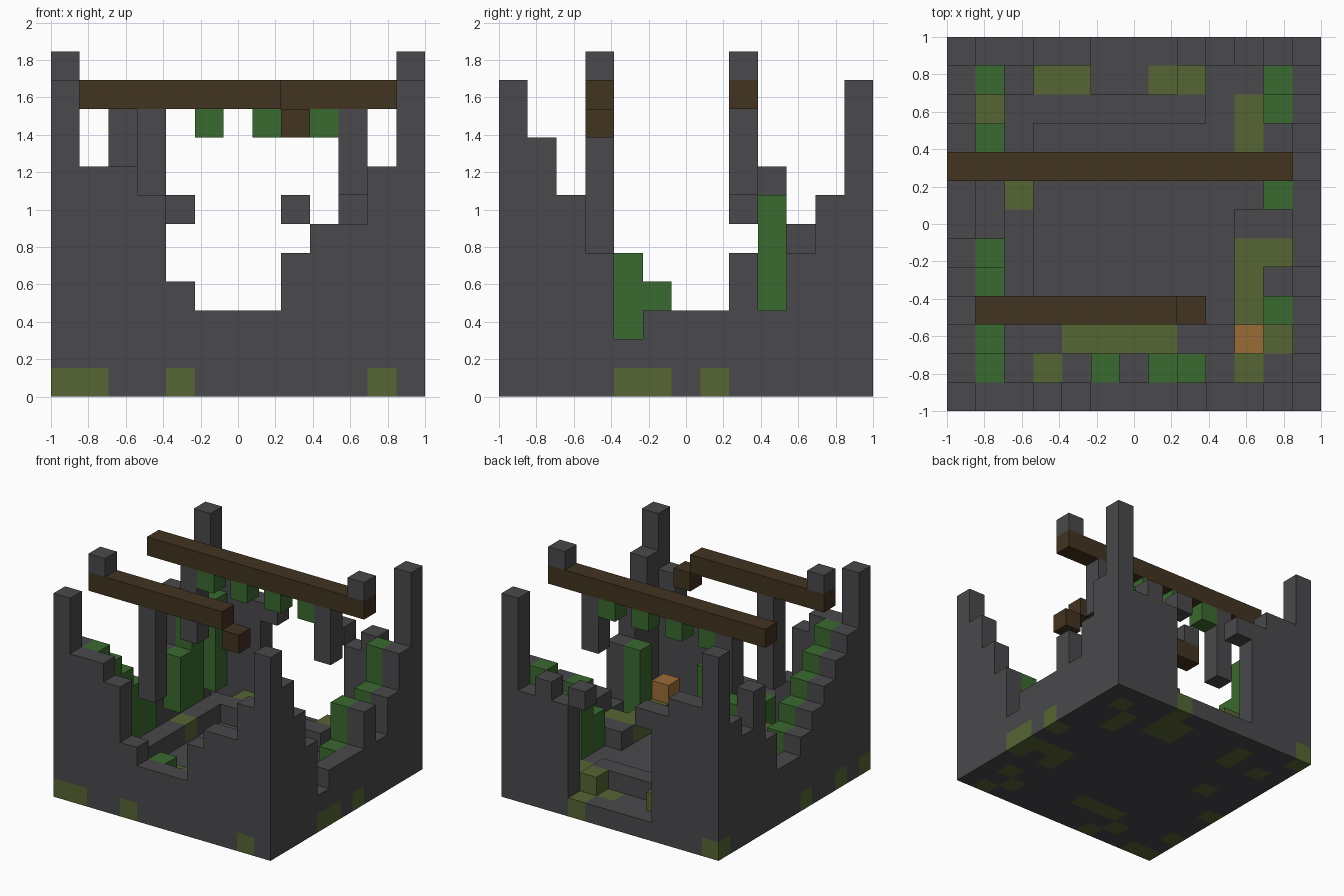
import bpy, bmesh
from mathutils import Vector

cube = bpy.data.objects.get("Cube")
if cube:
    bpy.data.objects.remove(cube, do_unlink=True)

N = 13            # cells along each side
U = 2 / N         # cell size


def material(name, rgb):
    m = bpy.data.materials.new(name)
    m.use_nodes = True
    m.diffuse_color = (*rgb, 1)
    m.node_tree.nodes["Principled BSDF"].inputs["Base Color"].default_value = (*rgb, 1)
    return m


MATS = {
    "stone": material("dark stone", (0.067, 0.066, 0.073)),
    "moss": material("olive moss", (0.093, 0.133, 0.034)),
    "vine": material("green vine", (0.042, 0.142, 0.028)),
    "wood": material("dark wood", (0.055, 0.033, 0.015)),
    "lamp": material("orange lamp", (0.33, 0.15, 0.038)),
}
KEYS = list(MATS)
cells = {}        # (i, j, k) -> (part name, material key)


def fill(part, mat, i, j, bottom, top):
    for k in range(bottom, top):
        cells[i, j, k] = (part, mat)


def mossy(part, spots, k):
    for i, j in spots:
        cells[i, j, k] = (part, "moss")


# Floor slab
for i in range(N):
    for j in range(N):
        fill("floor", "stone", i, j, 0, 1)

# Ruined walls, one height per cell
front = [11, 8, 8, 7, 4, 3, 3, 3, 5, 6, 6, 8, 11]
back = [11, 8, 8, 7, 1, 1, 1, 1, 1, 6, 7, 6, 11]
left = [11, 9, 7, 5, 2, 3, 3, 3, 5, 3, 5, 7, 11]
right = [11, 8, 7, 6, 5, 4, 3, 3, 5, 8, 6, 7, 11]
for n in range(N):
    fill("front_wall", "stone", n, 0, 1, front[n])
    fill("back_wall", "stone", n, N - 1, 1, back[n])
    fill("left_wall", "stone", N - 1, n, 1, left[n])
    fill("right_wall", "stone", 0, n, 1, right[n])
for i in (4, 8):
    fill("arch_remains", "stone", i, N - 1, 6, 7)

# Low stone ledge around the inside
for n in range(2, 9):
    fill("inner_ledge", "stone", n, 10, 1, 2)
for n in range(2, 10):
    fill("inner_ledge", "stone", 2, n, 1, 2)
    fill("inner_ledge", "stone", n, 2, 1, 2)
for j in range(2, 7):
    fill("inner_ledge", "stone", 10, j, 1, 2)
for j in (5, 6):
    fill("inner_ledge", "stone", 11, j, 1, 2)

# Moss on the ledge, the rubble and the floor
mossy("inner_ledge", [(2, 7), (10, 3), (10, 4), (10, 5), (11, 5)]
      + [(i, 2) for i in range(4, 8)], 1)
mossy("rubble", [(3, 11), (4, 11), (8, 11)], 1)
mossy("floor", [(0, 0), (1, 0), (4, 0), (11, 0), (12, 4), (12, 5), (12, 7),
                (8, 12), (0, 12), (0, 2), (0, 5)], 0)
mossy("floor", [(1, 10), (10, 9), (10, 10), (3, 1), (10, 1), (7, 11), (8, 11),
                (11, 11), (10, 4), (10, 5), (11, 5), (11, 2), (8, 10), (7, 10),
                (5, 2), (6, 2), (4, 2), (2, 7), (3, 10), (3, 11)], 0)

# Roof beams with the stones on their ends
for i in range(N):
    fill("rear_beam", "wood", i, 8, 10, 11)
for i in range(8):
    fill("front_beam", "wood", i, 3, 10, 11)
fill("broken_beam_end", "wood", 8, 3, 9, 10)
fill("beam_stone", "stone", 0, 3, 11, 12)
fill("beam_stone", "stone", N - 1, 8, 11, 12)

# Broken posts hanging under the beams
fill("front_post", "stone", 3, 3, 5, 10)
fill("rear_post", "stone", 2, 8, 6, 10)
fill("rear_post", "stone", 10, 8, 7, 10)

# Vines: under the rear beam, then along the inside of the walls
for i in (3, 5, 7, 9):
    fill("beam_vines", "vine", i, 8, 9, 10)
for j, top in {1: 8, 2: 7, 3: 6, 4: 5, 5: 4, 8: 5, 9: 7, 11: 7}.items():
    fill("right_wall_vines", "vine", 1, j, 2 if top > 4 else 1, top)
for j, top in {3: 5, 7: 3, 8: 5, 10: 5, 11: 7}.items():
    fill("left_wall_vines", "vine", 11, j, 2 if top > 5 else 1, top)
for i, top in {5: 3, 7: 3, 8: 4}.items():
    fill("front_wall_vines", "vine", i, 1, 1, top)

# Lamp block on the ledge
fill("lamp_block", "lamp", 10, 2, 2, 3)


def build(part):
    """Make one object from the exposed faces of a part's cells."""
    bm = bmesh.new()
    for cell, (name, mat) in cells.items():
        if name != part:
            continue
        centre = Vector(cell) + Vector((0.5, 0.5, 0.5))
        for axis in range(3):
            for sign in (-1, 1):
                d = Vector((0, 0, 0))
                d[axis] = sign
                if tuple(int(c) for c in Vector(cell) + d) in cells:
                    continue
                a = Vector((0, 0, 0))
                a[(axis + 1) % 3] = 0.5
                b = d.cross(a)
                m = centre + d / 2
                pts = [m - a - b, m + a - b, m + a + b, m - a + b]
                f = bm.faces.new([bm.verts.new(((p.x * U) - 1, (p.y * U) - 1, p.z * U))
                                  for p in pts])
                f.material_index = KEYS.index(mat)
    bmesh.ops.remove_doubles(bm, verts=bm.verts, dist=0.001)
    bmesh.ops.dissolve_limit(bm, angle_limit=0.01, verts=bm.verts, edges=bm.edges,
                             delimit={'MATERIAL'})
    mesh = bpy.data.meshes.new(part)
    bm.to_mesh(mesh)
    bm.free()
    for key in KEYS:
        mesh.materials.append(MATS[key])
    bpy.context.collection.objects.link(bpy.data.objects.new(part, mesh))


for part in sorted({name for name, _ in cells.values()}):
    build(part)
